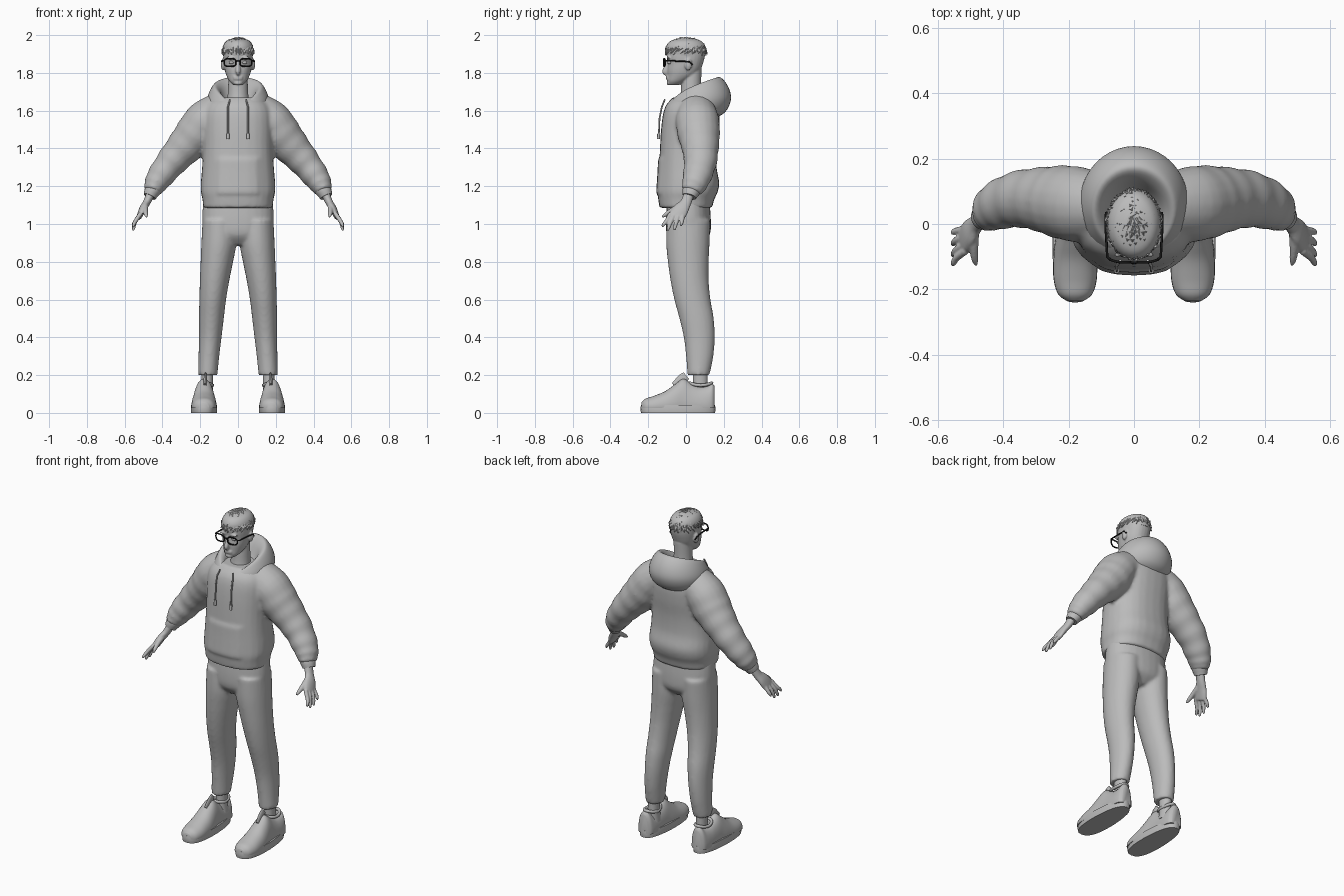
import bpy, bmesh, math, random
from mathutils import Vector, Matrix

default_cube = bpy.data.objects.get("Cube")
if default_cube:
    bpy.data.objects.remove(default_cube, do_unlink=True)
random.seed(4)


def make_material(name, value):
    mat = bpy.data.materials.new(name)
    mat.use_nodes = True
    colour = (value, value, value, 1)
    mat.diffuse_color = colour
    mat.node_tree.nodes["Principled BSDF"].inputs["Base Color"].default_value = colour
    return mat


grey = make_material("clay grey", 0.5)
black = make_material("frame black", 0.01)


def smooth_rows(rows, steps=5):
    """Pass a smooth curve through rows of numbers."""
    out = []
    for i in range(len(rows) - 1):
        a, b, c, d = (rows[min(max(i + k, 0), len(rows) - 1)] for k in (-1, 0, 1, 2))
        for k in range(steps):
            t = k / steps
            out.append([q + t * (r - p) / 2 + t * t * (2 * p - 5 * q + 4 * r - s) / 2
                        + t ** 3 * (3 * q - p - 3 * r + s) / 2
                        for p, q, r, s in zip(a, b, c, d)])
    return out + [list(rows[-1])]


def loft(bm, rings, seg=28, power=2.0):
    """Skin rings given as (centre, axis_u, axis_v) and cap both ends."""
    loops = []
    for centre, u, v in rings:
        loop = []
        for k in range(seg):
            a = math.tau * k / seg
            c, s = math.cos(a), math.sin(a)
            c = math.copysign(abs(c) ** (2 / power), c)
            s = math.copysign(abs(s) ** (2 / power), s)
            loop.append(bm.verts.new(centre + u * c + v * s))
        loops.append(loop)
    for low, high in zip(loops, loops[1:]):
        for k in range(seg):
            n = (k + 1) % seg
            bm.faces.new((low[k], low[n], high[n], high[k]))
    bm.faces.new(loops[0][::-1])
    bm.faces.new(loops[-1])
    return [v for loop in loops for v in loop]


def stack(bm, rows, cx=0, power=2.0, steps=5):
    """Horizontal rings from rows of (z, half width, front y, back y, x shift)."""
    rings = []
    for row in smooth_rows(rows, steps):
        z, w, front, back = row[:4]
        x = cx + (row[4] if len(row) > 4 else 0)
        rings.append((Vector((x, (front + back) / 2, z)), Vector((w, 0, 0)),
                      Vector((0, (back - front) / 2, 0))))
    return loft(bm, rings, power=power)


def limb(bm, rows, side=1, steps=5, seg=20, ripple=0):
    """Tube along rows of (x, y, z, thickness, depth)."""
    rows = smooth_rows([(side * r[0],) + tuple(r[1:]) for r in rows], steps)
    pts = [Vector(r[:3]) for r in rows]
    rings = []
    for i, row in enumerate(rows):
        along = (pts[min(i + 1, len(pts) - 1)] - pts[max(i - 1, 0)]).normalized()
        v = along.cross(Vector((0, 1, 0))).normalized()
        u = v.cross(along)
        swell = 1 + ripple * math.sin(i * 1.4) * i / len(rows)
        rings.append((pts[i], u * row[4] * swell, v * row[3] * swell))
    loft(bm, rings, seg)


def ball(bm, place, size):
    bmesh.ops.create_uvsphere(bm, u_segments=16, v_segments=10, radius=1,
                              matrix=Matrix.Translation(place) @ Matrix.Diagonal((*size, 1)))


def finish(name, bm, voxel=0, relax=0, mat=grey):
    bmesh.ops.recalc_face_normals(bm, faces=bm.faces)
    mesh = bpy.data.meshes.new(name)
    bm.to_mesh(mesh)
    bm.free()
    mesh.materials.append(mat)
    for face in mesh.polygons:
        face.use_smooth = True
    mesh.set_sharp_from_angle(angle=math.radians(50))
    obj = bpy.data.objects.new(name, mesh)
    bpy.context.scene.collection.objects.link(obj)
    if voxel:
        mod = obj.modifiers.new("Blend", 'REMESH')
        mod.mode, mod.voxel_size, mod.use_smooth_shade = 'VOXEL', voxel, True
        mod = obj.modifiers.new("Relax", 'SMOOTH')
        mod.factor, mod.iterations = 0.5, relax
    return obj


def wire(name, points, radius, closed=False, mat=grey):
    curve = bpy.data.curves.new(name, 'CURVE')
    curve.dimensions, curve.bevel_depth, curve.bevel_resolution = '3D', radius, 2
    curve.use_fill_caps = True
    line = curve.splines.new('POLY')
    line.points.add(len(points) - 1)
    for p, co in zip(line.points, points):
        p.co = (*co, 1)
    line.use_cyclic_u = closed
    curve.materials.append(mat)
    bpy.context.scene.collection.objects.link(bpy.data.objects.new(name, curve))


# Hoodie body and sleeves, blended into one surface
bm = bmesh.new()
body = stack(bm, [(1.085, .184, -.14, .138), (1.13, .188, -.147, .15), (1.17, .197, -.15, .168),
                  (1.22, .197, -.147, .176), (1.3, .19, -.142, .162), (1.4, .185, -.138, .163),
                  (1.5, .186, -.132, .175), (1.58, .184, -.122, .178), (1.63, .165, -.105, .165),
                  (1.67, .12, -.07, .13)], power=2.4)
for v in body:  # front pocket
    if v.co.y < 0 and abs(v.co.x) < .12 and 1.16 < v.co.z < 1.34:
        v.co.y -= .008
for side in (1, -1):
    limb(bm, [(.09, .055, 1.6, .1, .1), (.17, .06, 1.55, .108, .115), (.225, .068, 1.475, .11, .112),
              (.29, .076, 1.4, .095, .098), (.36, .075, 1.32, .08, .086), (.42, .055, 1.24, .068, .074),
              (.445, .037, 1.195, .055, .062), (.456, .028, 1.17, .042, .05)],
         side, ripple=.05)
finish("hoodie_body", bm, .01, 5)

# Hood: a thick tilted collar, high at the back
bm = bmesh.new()
hood_rows = smooth_rows([(.12, -.1, .13, 1.6, 1.55), (.158, -.113, .205, 1.62, 1.59),
                         (.166, -.11, .238, 1.64, 1.66), (.15, -.097, .222, 1.66, 1.73),
                         (.125, -.085, .178, 1.662, 1.778), (.098, -.066, .14, 1.652, 1.75),
                         (.075, -.05, .105, 1.63, 1.68), (.05, -.03, .08, 1.62, 1.64)])
loft_rings = [(Vector((0, (f + b) / 2, zf)), Vector((w, 0, 0)), Vector((0, (b - f) / 2, 0)))
              for w, f, b, zf, zb in hood_rows]
hood = loft(bm, loft_rings, seg=40)
for i, v in enumerate(hood):
    w, f, b, zf, zb = hood_rows[i // 40]
    t = min(max((v.co.y - f) / (b - f), 0), 1)
    v.co.z += (zb - zf) * t ** .7 - .03 * (1 - t) ** 6
finish("hood", bm)

# Drawstrings with end tips
for side, label in ((1, "left_"), (-1, "right_")):
    x = .053 * side
    wire(label + "drawstring", [(x * .8, -.112, 1.66), (x, -.128, 1.62), (x, -.14, 1.56),
                                (x, -.144, 1.47)], .0045)
    wire(label + "drawstring_tip", [(x, -.144, 1.48), (x, -.146, 1.45)], .008)

# Trousers: hips and both legs blended
bm = bmesh.new()
stack(bm, [(.89, .09, -.06, .08), (.94, .17, -.1, .125), (1.01, .19, -.107, .132),
           (1.12, .184, -.1, .125)], power=2.2)
for side in (1, -1):
    rows = [(.2, .051, .008, .125, .16), (.3, .055, 0, .145, .154), (.4, .06, -.012, .152, .147),
            (.5, .066, -.035, .147, .141), (.6, .071, -.062, .13, .134), (.7, .078, -.082, .12, .124),
            (.8, .086, -.096, .12, .112), (.9, .093, -.105, .125, .101), (1.02, .09, -.104, .128, .098)]
    stack(bm, [r[:4] + (side * r[4],) for r in rows])
finish("trousers", bm, .01, 4)

for side, label in ((1, "left_"), (-1, "right_")):
    # Ankle
    bm = bmesh.new()
    stack(bm, [(.08, .034, .03, .12), (.14, .03, .037, .115), (.24, .032, .035, .115)], .162 * side)
    finish(label + "ankle", bm)

    # Shoe upper, lofted from toe to heel
    bm = bmesh.new()
    rings = []
    for y, w, top in smooth_rows([(-.236, .025, .055), (-.215, .052, .075), (-.17, .066, .09),
                                  (-.11, .067, .115), (-.06, .063, .15), (-.015, .056, .18),
                                  (.03, .054, .155), (.07, .054, .138), (.11, .052, .14),
                                  (.138, .045, .155), (.152, .03, .14)]):
        rings.append((Vector((.18 * side, y, .03)), Vector((w, 0, 0)), Vector((0, 0, top - .03))))
    for v in loft(bm, rings, power=2.2):
        v.co.z = max(v.co.z, .025)
    finish(label + "shoe_upper", bm)

    # Tongue and padded collar
    bm = bmesh.new()
    limb(bm, [(.175, -.055, .14, .008, .026), (.173, -.02, .178, .009, .027),
              (.172, .002, .197, .006, .022)], side)
    finish(label + "shoe_tongue", bm)
    ring = [((.172 + .037 * math.cos(a)) * side, .078 + .058 * math.sin(a),
             .146 + .012 * math.sin(a) ** 2) for a in (math.tau * k / 24 for k in range(24))]
    wire(label + "shoe_collar", ring, .009, True)

    # Sole, narrower at the heel
    bm = bmesh.new()
    for v in stack(bm, [(0, .069, -.238, .154), (.02, .07, -.241, .156), (.042, .068, -.238, .154)],
                   .18 * side, 2.7, 2):
        v.co.x -= (v.co.x - .18 * side) * max(v.co.y + .05, 0) * .8
    finish(label + "shoe_sole", bm)

    # Sleeve cuff
    bm = bmesh.new()
    limb(bm, [(.44, .036, 1.195, .044, .05), (.456, .026, 1.17, .041, .046),
              (.468, .018, 1.145, .034, .037)], side)
    finish(label + "cuff", bm)

    # Hand: palm, four fingers and thumb
    bm = bmesh.new()
    limb(bm, [(.46, .018, 1.165, .024, .028), (.483, 0, 1.115, .02, .029),
              (.504, -.025, 1.08, .019, .041), (.52, -.047, 1.045, .015, .043),
              (.524, -.052, 1.035, .011, .038)], side)
    tips = ((-.082, -.125, .982), (-.06, -.097, .964), (-.037, -.062, .966), (-.016, -.026, .988))
    for base, tip, low in tips:
        limb(bm, [(.515, base, 1.055, .012, .012), (.543, (base + tip) / 2, 1.015, .011, .011),
                  (.553, tip * .9 + base * .1, low + .013, .009, .009),
                  (.555, tip, low, .004, .004)], side, 4, 10)
    limb(bm, [(.488, -.02, 1.1, .015, .018), (.49, -.07, 1.075, .014, .014),
              (.487, -.108, 1.05, .011, .011), (.483, -.126, 1.036, .005, .005)], side, 4, 10)
    finish(label + "hand", bm, .0045, 2)

# Head with neck, nose, brow, lips and ears
bm = bmesh.new()
stack(bm, [(1.6, .062, -.045, .085), (1.68, .055, -.03, .082), (1.74, .052, -.025, .08),
           (1.82, .05, -.02, .083)])
stack(bm, [(1.735, .024, -.09, -.04), (1.755, .045, -.099, .0), (1.785, .061, -.099, .05),
           (1.815, .07, -.1, .076), (1.85, .075, -.097, .09), (1.89, .078, -.102, .1),
           (1.93, .076, -.1, .1), (1.96, .062, -.08, .085), (1.975, .035, -.045, .05)], power=2.2)
limb(bm, [(0, -.092, 1.868, .008, .009), (0, -.105, 1.835, .011, .01),
          (0, -.111, 1.807, .013, .016), (0, -.1, 1.793, .008, .012)], steps=4)
for z in (1.768, 1.778):
    ball(bm, (0, -.097, z), (.026, .009, .006))
ball(bm, (0, -.09, 1.746), (.022, .013, .012))
for side in (1, -1):
    ball(bm, (.035 * side, -.094, 1.88), (.028, .009, .008))
    ball(bm, (.079 * side, .012, 1.845), (.012, .02, .032))
finish("head", bm, .005, 3)
bm = bmesh.new()
for side in (1, -1):
    ball(bm, (.035 * side, -.087, 1.855), (.014, .012, .009))
finish("eyes", bm)

# Cropped hair: a cap covered with pointed locks
bm = bmesh.new()
stack(bm, [(1.89, .078, -.104, .102), (1.915, .081, -.107, .105), (1.945, .078, -.103, .1),
           (1.97, .06, -.08, .078), (1.984, .025, -.03, .035)])
crown = Vector((0, .05, 1.98))
for k in range(190):
    a, h = k * 2.4, (k + .5) / 190
    flat = math.sqrt(1 - h * h)
    n = Vector((flat * math.cos(a), flat * math.sin(a), h))
    p = Vector((n.x * .081, n.y * .106, 1.906 + n.z * .076))
    away = p - crown + Vector((random.uniform(-.02, .02), random.uniform(-.02, .02), 0))
    flow = (away - n * away.dot(n)).normalized() + n * random.uniform(.15, .45)
    turn = flow.to_track_quat('Z', 'Y').to_matrix().to_4x4()
    bmesh.ops.create_cone(bm, cap_ends=True, segments=5, radius1=.011, radius2=.001,
                          depth=random.uniform(.026, .038), matrix=Matrix.Translation(p) @ turn)
finish("hair", bm)

# Glasses
for side, label in ((1, "left_"), (-1, "right_")):
    rim = []
    for k in range(28):
        c, s = math.cos(math.tau * k / 28), math.sin(math.tau * k / 28)
        rim.append((side * (.042 + .031 * math.copysign(abs(c) ** .7, c)), -.117 + .008 * max(c, 0),
                    1.855 + .021 * math.copysign(abs(s) ** .75, s)))
    wire(label + "glasses_rim", rim, .004, True, black)
    wire(label + "glasses_temple", [(side * .072, -.109, 1.864), (side * .082, -.1, 1.864),
                                    (side * .086, -.02, 1.862), (side * .087, .02, 1.858),
                                    (side * .085, .034, 1.842)], .004, False, black)
wire("glasses_bridge", [(-.013, -.117, 1.86), (0, -.119, 1.864), (.013, -.117, 1.86)], .0035,
     False, black)
